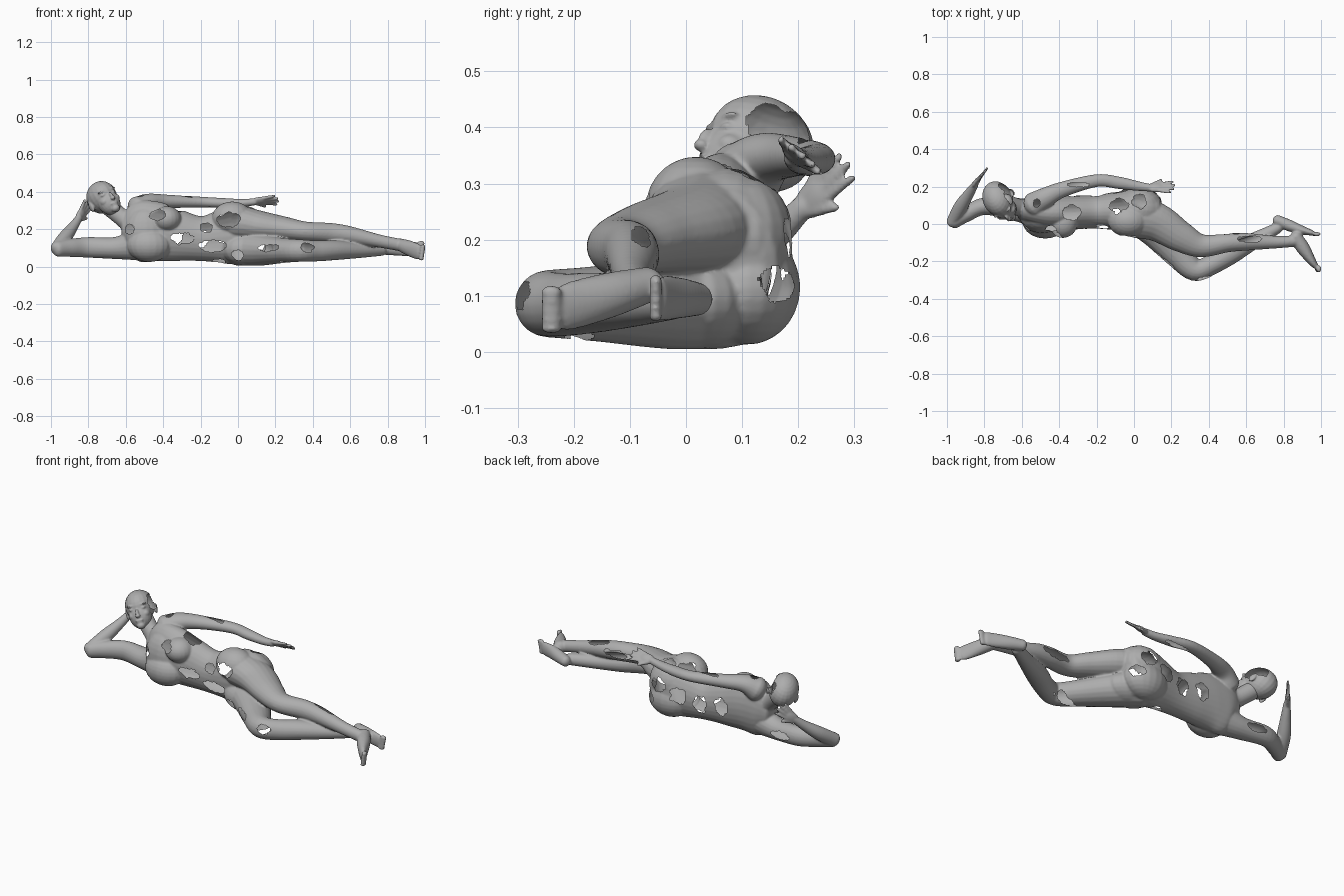
import bpy, bmesh, math
from mathutils import Vector, Matrix, noise
from mathutils.bvhtree import BVHTree

stone = bpy.data.materials.new("warm_grey")
stone.diffuse_color = (0.42, 0.42, 0.42, 1)
Z = Vector((0, 0, 1))


def loft(bm, pts, n=20, cap=0.8):
    """Tube through (x, y, z, half width, half height) stations with rounded ends."""
    P = [Vector(p) for p in pts]
    P = [P[0] * 2 - P[1]] + P + [P[-1] * 2 - P[-2]]
    path = []
    for i in range(1, len(P) - 2):
        a, b, c, d = P[i - 1:i + 3]
        for k in range(6):
            t = k / 6
            path.append((b * 2 + (c - a) * t + (a * 2 - b * 5 + c * 4 - d) * t * t
                         + (b * 3 - a - c * 3 + d) * t ** 3) * 0.5)
    path.append(P[-2])
    cs = [Vector(p[:3]) for p in path]
    rings = []
    for i, p in enumerate(path):
        t = (cs[min(i + 1, len(cs) - 1)] - cs[max(i - 1, 0)]).normalized()
        rings.append((cs[i], t, p[3], p[4]))

    def end(ring, sign):
        c, t, w, h = ring
        out = []
        for k in range(1, 5):
            a = k * math.pi / 2 / 4.3
            out.append((c + t * (sign * min(w, h) * cap * math.sin(a)), t,
                        w * math.cos(a), h * math.cos(a)))
        return out
    rings = end(rings[0], -1)[::-1] + rings + end(rings[-1], 1)
    loops = []
    for c, t, w, h in rings:
        side = Z.cross(t).normalized()
        up = t.cross(side)
        loops.append([bm.verts.new(c + side * (w * math.cos(j * math.tau / n))
                                   + up * (h * math.sin(j * math.tau / n))) for j in range(n)])
    for a, b in zip(loops, loops[1:]):
        for j in range(n):
            bm.faces.new((a[j], a[(j + 1) % n], b[(j + 1) % n], b[j]))
    bm.faces.new(loops[0][::-1])
    bm.faces.new(loops[-1])


def blob(bm, c, r, basis=None):
    """Ellipsoid, optionally turned into a basis of three axes."""
    m = Matrix.Translation(Vector(c))
    if basis:
        m = m @ Matrix(basis).transposed().to_4x4()
    bmesh.ops.create_uvsphere(bm, u_segments=20, v_segments=14, radius=1,
                              matrix=m @ Matrix.Diagonal((*r, 1)))


def hand(bm, wrist, d, side):
    """Flat palm, four spread fingers and a thumb."""
    w, d = Vector(wrist), Vector(d).normalized()
    s = Vector(side)
    s = (s - d * s.dot(d)).normalized()
    blob(bm, w + d * 0.035, (0.045, 0.030, 0.015), (d, s, d.cross(s)))
    for i, ln in enumerate((0.055, 0.07, 0.075, 0.065)):
        o = i - 1.5
        a = w + d * 0.05 + s * (o * 0.014)
        b = a + d * (ln + 0.012) + s * (o * 0.010)
        loft(bm, [(*a, 0.010, 0.010), (*a.lerp(b, 0.5), 0.009, 0.009), (*b, 0.0075, 0.0075)], 10)
    a = w + d * 0.015 + s * 0.015
    b = a + d * 0.05 + s * 0.035
    loft(bm, [(*a, 0.012, 0.012), (*b, 0.008, 0.008)], 10)


def finish(bm, name, voxel, holes, smooth):
    """Fuse the parts into one skin, then break open ragged holes."""
    bmesh.ops.recalc_face_normals(bm, faces=bm.faces)
    me = bpy.data.meshes.new(name)
    bm.to_mesh(me)
    bm.free()
    ob = bpy.data.objects.new(name, me)
    bpy.context.collection.objects.link(ob)
    m = ob.modifiers.new("fuse", 'REMESH')
    m.mode, m.voxel_size = 'VOXEL', voxel
    m = ob.modifiers.new("soften", 'SMOOTH')
    m.factor, m.iterations = 0.5, smooth
    dg = bpy.context.evaluated_depsgraph_get()
    ob.data = bpy.data.meshes.new_from_object(ob.evaluated_get(dg))
    ob.modifiers.clear()
    bm = bmesh.new()
    bm.from_mesh(ob.data)
    tree = BVHTree.FromBMesh(bm)
    cents = [(f, f.calc_center_median()) for f in bm.faces]
    gone = set()
    for start, ray, rx, r in holes:
        ray = Vector(ray)
        hit = tree.ray_cast(Vector(start), ray)[0]
        if hit is None:
            continue
        for f, c in cents:
            e = c - hit
            if abs(e.x) > 0.15:
                continue
            deep = e.dot(ray)
            e -= ray * deep
            q = (e.x / rx) ** 2 + (e.y * e.y + e.z * e.z) / (r * r) + (deep / 0.05) ** 2
            if q < 1 + 0.7 * noise.noise(c * 32):
                gone.add(f)
    bmesh.ops.delete(bm, geom=list(gone), context='FACES')
    for f in bm.faces:
        f.smooth = True
        f.material_index = 0
    bm.to_mesh(ob.data)
    bm.free()
    ob.data.name = name
    ob.data.materials.clear()
    ob.data.materials.append(stone)


body = bmesh.new()
# torso, chest, breasts, hips and buttocks
loft(body, [(-.60, .075, .18, .055, .10), (-.54, .07, .187, .08, .16), (-.45, .06, .188, .094, .162),
            (-.33, .062, .168, .092, .14), (-.20, .065, .15, .09, .12), (-.08, .07, .16, .105, .145),
            (.02, .075, .168, .115, .16), (.10, .07, .155, .10, .135)], 28, 0.4)
blob(body, (-.49, .035, .18), (.12, .085, .14))
blob(body, (-.38, .005, .255), (.078, .08, .068))
blob(body, (-.475, .01, .115), (.12, .088, .09))
blob(body, (-.03, .018, .258), (.11, .09, .09))
blob(body, (.03, .10, .205), (.12, .092, .11))
blob(body, (.02, .11, .115), (.13, .094, .102))
blob(body, (.05, .02, .093), (.14, .10, .088))
# lower bent leg and upper leg
loft(body, [(0, .06, .10, .10, .095), (.12, -.035, .09, .095, .085), (.23, -.155, .086, .077, .068),
            (.325, -.245, .086, .060, .060), (.42, -.215, .084, .054, .056), (.52, -.155, .088, .058, .053),
            (.65, -.085, .087, .043, .041), (.77, -.02, .09, .029, .032)])
loft(body, [(0, .035, .235, .108, .095), (.12, .01, .218, .103, .08), (.25, -.068, .203, .083, .064),
            (.36, -.116, .188, .062, .053), (.50, -.10, .18, .051, .053), (.60, -.095, .168, .047, .047),
            (.75, -.097, .138, .034, .035), (.86, -.092, .117, .030, .033)])
# feet with toes
loft(body, [(.765, .02, .094, .029, .030), (.83, -.008, .096, .031, .036),
            (.90, -.033, .096, .023, .040), (.95, -.047, .094, .015, .039)], 16)
loft(body, [(.862, -.068, .120, .036, .032), (.905, -.13, .103, .036, .040),
            (.948, -.195, .085, .024, .043), (.968, -.222, .076, .017, .040)], 16)
for i in range(5):
    k = i / 4
    blob(body, (.967 + .012 * k, -.054, .063 + .062 * k), (.020, .012, .009 + .004 * k))
    blob(body, (.980 + .008 * k, -.240, .042 + .064 * k), (.014, .019, .009 + .004 * k))
# arm resting along the side
loft(body, [(-.53, .105, .312, .068, .068), (-.475, .14, .343, .055, .048), (-.38, .185, .348, .042, .037),
            (-.20, .232, .345, .034, .029), (-.08, .22, .34, .033, .027), (.02, .203, .34, .026, .022),
            (.09, .193, .347, .020, .019)])
hand(body, (.08, .195, .349), (1, .02, .06), (0, .75, -.6))
# arm propping up the head
loft(body, [(-.53, .06, .12, .075, .09), (-.65, .08, .10, .06, .06), (-.80, .095, .103, .047, .055),
            (-.90, .05, .10, .041, .048), (-.962, .01, .094, .035, .042)])
loft(body, [(-.97, .012, .095, .033, .038), (-.925, .095, .155, .037, .037), (-.88, .165, .215, .027, .027),
            (-.85, .21, .26, .019, .021)])
hand(body, (-.858, .205, .25), (.40, .50, .60), (.3, .4, -.7))
# neck base
loft(body, [(-.54, .075, .20, .065, .065), (-.605, .085, .25, .047, .048), (-.69, .115, .32, .047, .048)])


def front(x, z, rx, r): return ((x, -2, z), (0, 1, 0), rx, r)
def back(x, z, rx, r): return ((x, 2, z), (0, -1, 0), rx, r)
def top(x, y, rx, r): return ((x, y, 2), (0, 0, -1), rx, r)
def below(x, y, rx, r): return ((x, y, -2), (0, 0, 1), rx, r)


finish(body, "body", 0.0052, [
    front(-.43, .28, .045, .032), front(-.30, .15, .055, .03), front(-.14, .11, .075, .03),
    front(-.17, .21, .03, .025), front(-.05, .25, .065, .038), front(0, .06, .03, .028),
    front(.16, .10, .11, .018), front(.37, .10, .035, .025), front(-.58, .20, .025, .025),
    back(-.33, .17, .045, .045), back(-.20, .15, .04, .045), back(-.07, .17, .045, .045),
    back(.05, .21, .045, .04), back(.12, .12, .04, .03), back(-.70, .10, .06, .022),
    back(.48, .18, .09, .02), top(-.33, .06, .05, .04),
    top(-.52, .11, .02, .02), top(-.08, .10, .05, .045), top(.03, .12, .035, .045),
    top(.62, -.08, .07, .016), top(-.30, .21, .06, .012), below(.30, -.19, .07, .022),
    below(-.10, .05, .04, .03), below(-.10, .23, .08, .012)], 6)

# head with face features, built in its own tilted frame
head = bmesh.new()
C = Vector((-.727, .133, .366))
u = Vector((-.45, .25, .85)).normalized()
f = Vector((.38, -.88, .30))
f = (f - u * f.dot(u)).normalized()
s = f.cross(u)
B = (s, f, u)


def feature(x, y, z, *r):
    k = 1.08
    blob(head, C + (s * x + f * y + u * z) * k, [q * k for q in r], B)


feature(0, 0, .005, .073, .092, .079)
feature(0, .043, -.045, .056, .052, .066)
feature(0, .075, -.096, .022, .022, .018)
feature(0, .094, -.036, .009, .016, .024)
feature(0, .102, -.048, .013, .012, .009)
feature(0, .089, -.071, .020, .010, .005)
feature(0, .086, -.080, .017, .010, .005)
for q in (-1, 1):
    feature(q * .028, .078, -.012, .014, .010, .007)
    feature(q * .028, .078, .007, .024, .012, .006)
    feature(q * .034, .060, -.042, .020, .026, .020)
    feature(q * .072, -.008, -.022, .009, .018, .028)
finish(head, "head", 0.0042, [back(-.69, .40, .035, .03), ((2, .15, .41), (-1, 0, 0), .05, .04)], 3)
